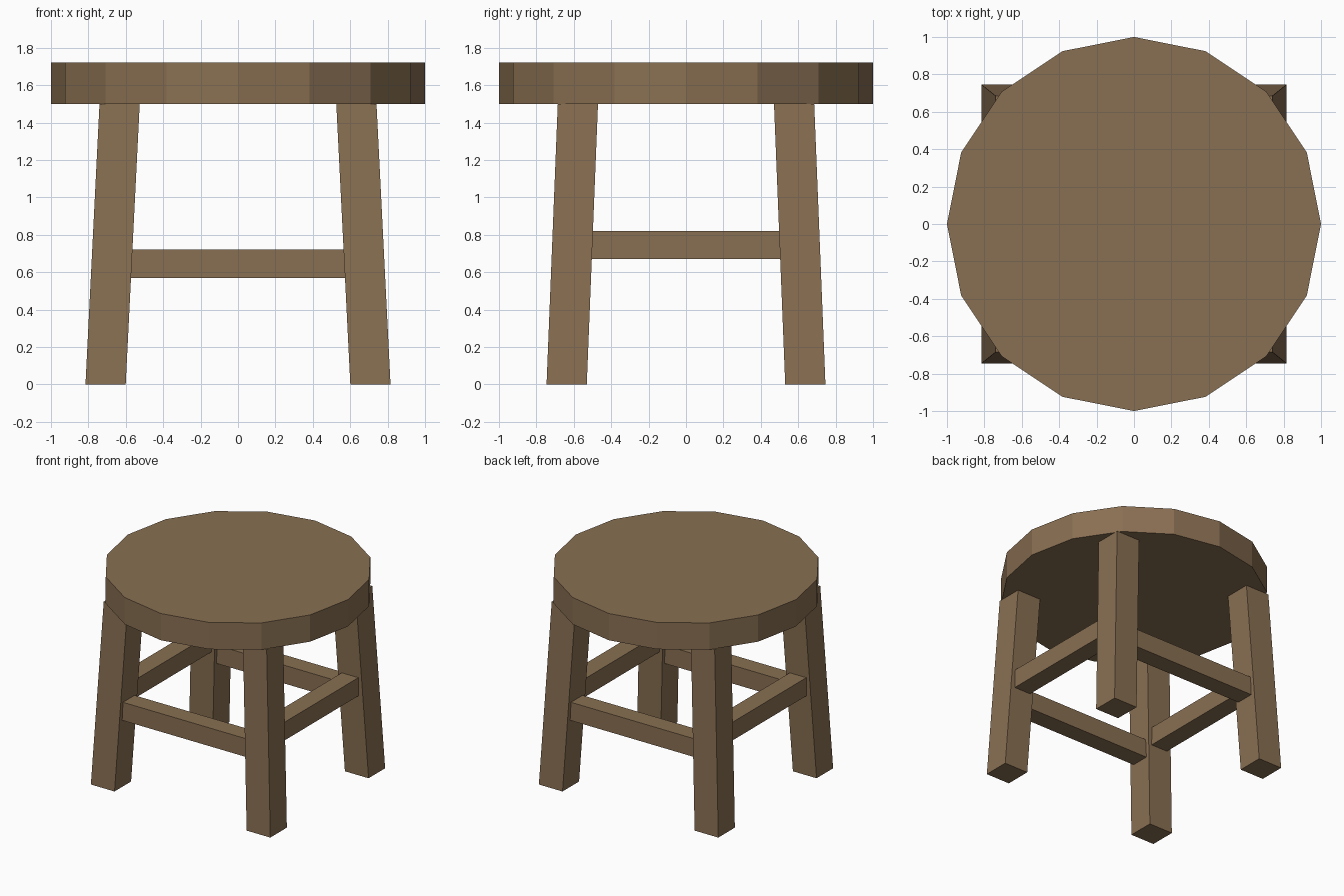
import bpy, bmesh, math

if "Cube" in bpy.data.objects:
    bpy.data.objects.remove(bpy.data.objects["Cube"])

wood = bpy.data.materials.new("brown wood")
wood.diffuse_color = (0.25, 0.16, 0.085, 1)
wood.use_nodes = True
wood.node_tree.nodes["Principled BSDF"].inputs["Base Color"].default_value = wood.diffuse_color


def finish(name, bm):
    bmesh.ops.recalc_face_normals(bm, faces=bm.faces)
    mesh = bpy.data.meshes.new(name)
    bm.to_mesh(mesh)
    bm.free()
    mesh.materials.append(wood)
    obj = bpy.data.objects.new(name, mesh)
    bpy.context.collection.objects.link(obj)
    return obj


def box(name, centre, size, shear=(0, 0)):
    """Box whose upper end is shifted sideways by shear."""
    bm = bmesh.new()
    bmesh.ops.create_cube(bm, size=1)
    for v in bm.verts:
        top = v.co.z > 0
        for i in range(3):
            v.co[i] = v.co[i] * size[i] + centre[i]
        if top:
            v.co.x += shear[0]
            v.co.y += shear[1]
    return finish(name, bm)


# Sixteen-sided seat with a corner on the x axis
bm = bmesh.new()
bmesh.ops.create_circle(bm, cap_ends=True, segments=16, radius=1)
for v in bm.verts:
    a = round(math.atan2(v.co.y, v.co.x) / (math.pi / 8)) * math.pi / 8
    v.co = (math.cos(a), math.sin(a), 1.5)
side = bmesh.ops.extrude_face_region(bm, geom=bm.faces[:])
for g in side["geom"]:
    if isinstance(g, bmesh.types.BMVert):
        g.co.z = 1.72
finish("seat", bm)

# Four splayed square legs
for sx, xn in ((-1, "left"), (1, "right")):
    for sy, yn in ((-1, "front"), (1, "back")):
        box(f"{yn}_{xn}_leg", (sx * 0.708, sy * 0.638, 0.75),
            (0.215, 0.215, 1.5), (-sx * 0.075, -sy * 0.06))

# Stretchers: low pair front and back, higher pair at the sides
for s, n in ((-1, "front"), (1, "back")):
    box(f"{n}_stretcher", (0, s * 0.612, 0.645), (1.144, 0.15, 0.15))
for s, n in ((-1, "left"), (1, "right")):
    box(f"{n}_stretcher", (s * 0.67, 0, 0.745), (0.15, 1.01, 0.15))
